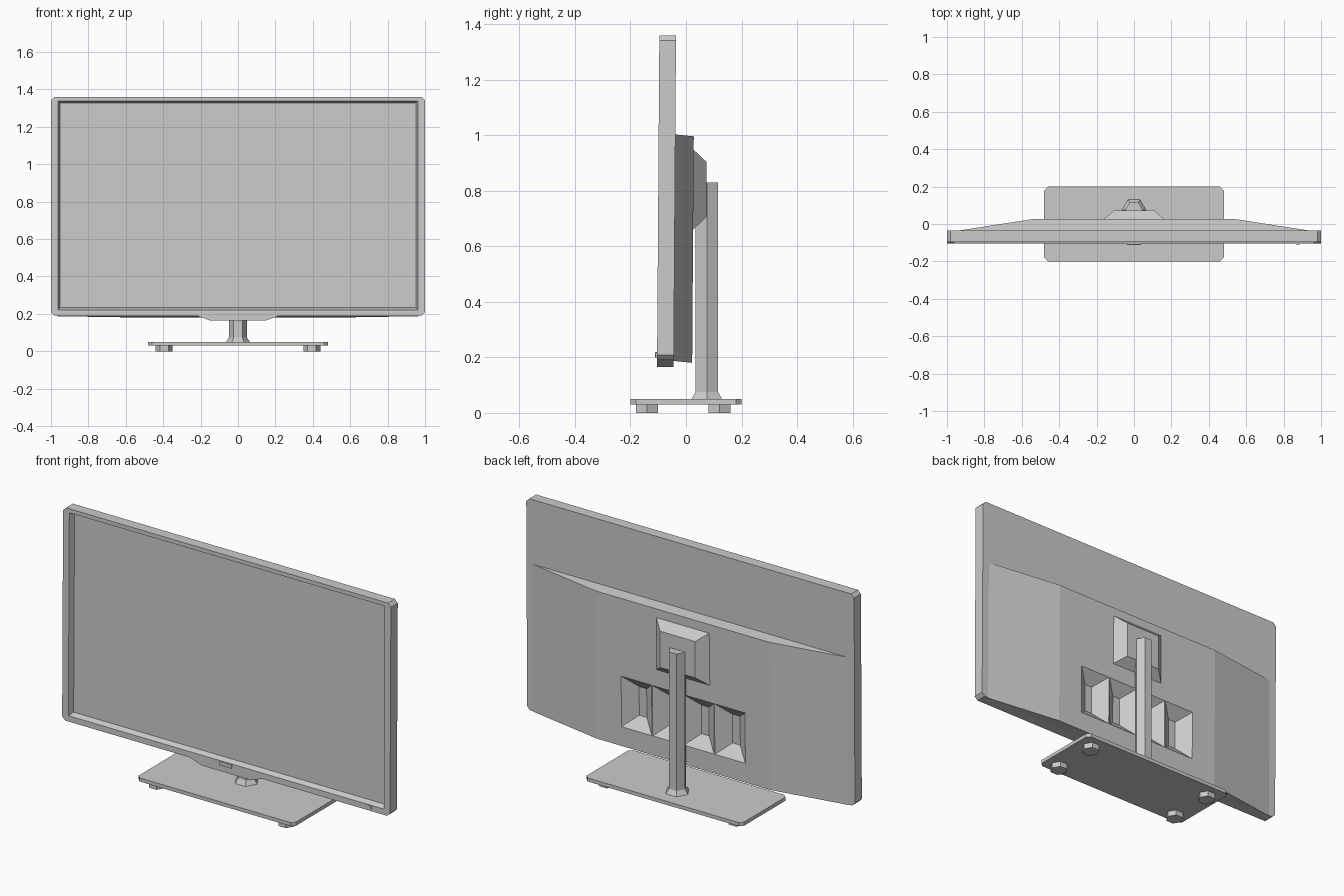
import bpy, bmesh
from mathutils import Matrix
from math import cos, sin, pi

if "Cube" in bpy.data.objects:
    bpy.data.objects.remove(bpy.data.objects["Cube"])


def make(name, bm, tilt=False):
    bmesh.ops.recalc_face_normals(bm, faces=bm.faces)
    if tilt:  # the screen leans very slightly: y grows with height
        lean = Matrix.Identity(4)
        lean[1][2], lean[1][3] = 0.007, -0.007 * 0.78
        bm.transform(lean)
    me = bpy.data.meshes.new(name)
    bm.to_mesh(me)
    bm.free()
    ob = bpy.data.objects.new(name, me)
    bpy.context.collection.objects.link(ob)
    return ob


def loft(name, ring_a, ring_b, tilt=False, slope=0.0):
    """Solid between two rings with equal point counts."""
    bm = bmesh.new()
    a = [bm.verts.new(p) for p in ring_a]
    b = [bm.verts.new(p) for p in ring_b]
    n = len(a)
    bm.faces.new(a)
    bm.faces.new(b)
    for i in range(n):
        j = (i + 1) % n
        bm.faces.new((a[i], a[j], b[j], b[i]))
    for v in bm.verts:
        v.co.z -= slope * (v.co.y + 0.04)
    return make(name, bm, tilt)


def rect(x0, x1, z0, z1, y):
    return [(x0, y, z0), (x1, y, z0), (x1, y, z1), (x0, y, z1)]


def chamfered(x0, x1, v0, v1, c):
    return [(x0 + c, v0), (x1 - c, v0), (x1, v0 + c), (x1, v1 - c),
            (x1 - c, v1), (x0 + c, v1), (x0, v1 - c), (x0, v0 + c)]


def along_y(pts, y):
    return [(x, y, z) for x, z in pts]


def along_z(pts, z):
    return [(x, y, z) for x, y in pts]


def hexagon(cx, cy, r):
    return [(cx + r * cos(k * pi / 3), cy + r * sin(k * pi / 3)) for k in range(6)]


def recess(target, outer, y_out, y_in, dx, dz):
    """Cut a pocket with sloped walls into the target."""
    x0, x1, z0, z1 = outer
    t = 0.2  # extend the cutter past the surface
    big = rect(x0 - dx * t, x1 + dx * t, z0 - dz * t, z1 + dz * t, y_out + (y_out - y_in) * t)
    small = rect(x0 + dx, x1 - dx, z0 + dz, z1 - dz, y_in)
    cutter = loft("cutter", big, small, True)
    cutter.hide_render = True
    mod = target.modifiers.new("recess", 'BOOLEAN')
    mod.operation, mod.solver, mod.object = 'DIFFERENCE', 'EXACT', cutter
    bpy.context.view_layer.objects.active = target
    bpy.ops.object.modifier_apply(modifier=mod.name)
    bpy.data.objects.remove(cutter)


# Screen frame with recessed display
outline = chamfered(-1, 1, 0.19, 1.36, 0.018)
frame = loft("screen_frame", along_y(outline, -0.10), along_y(outline, -0.04), True)
recess(frame, (-0.962, 0.962, 0.222, 1.338), -0.10, -0.07, 0.011, 0.011)

# Chin under the frame, sensor and power button
chin = [(-0.22, 0.19), (-0.15, 0.165), (0.15, 0.165), (0.22, 0.19)]
loft("chin", along_y(chin, -0.10), along_y(chin, -0.04), True)
loft("sensor", rect(-0.037, 0.037, 0.2, 0.22, -0.107), rect(-0.037, 0.037, 0.2, 0.22, -0.09), True)
loft("power_button", rect(0.866, 0.888, 0.2, 0.22, -0.105), rect(0.866, 0.888, 0.2, 0.22, -0.09), True)

# Rear housing with four pockets
plan = [(-0.965, -0.041), (0.965, -0.041), (0.53, 0.0265), (-0.53, 0.0265)]
housing = loft("rear_housing", along_z(plan, 0.187), along_z(plan, 1.003), True, 0.1)
for i in range(4):
    x = -0.38 + 0.19 * i
    recess(housing, (x + 0.002, x + 0.188, 0.287, 0.566), 0.0265, -0.03, 0.07, 0.06)

# Mounting block
loft("mount_block", rect(-0.17, 0.17, 0.655, 0.955, 0.02), rect(-0.107, 0.107, 0.705, 0.905, 0.073))

# Pole and its flared collar
loft("pole", along_z(hexagon(0, 0.075, 0.047), 0.045), along_z(hexagon(0, 0.075, 0.047), 0.83))
loft("pole_collar", along_z(hexagon(0, 0.075, 0.065), 0.048), along_z(hexagon(0, 0.075, 0.047), 0.075))

# Base plate and feet
plate = chamfered(-0.48, 0.48, -0.2, 0.2, 0.02)
loft("base_plate", along_z(plate, 0.03), along_z(plate, 0.05))
for x in (-0.395, 0.395):
    for y in (-0.14, 0.12):
        ring = hexagon(x, y, 0.046)
        loft("foot", along_z(ring, 0), along_z(ring, 0.031))
